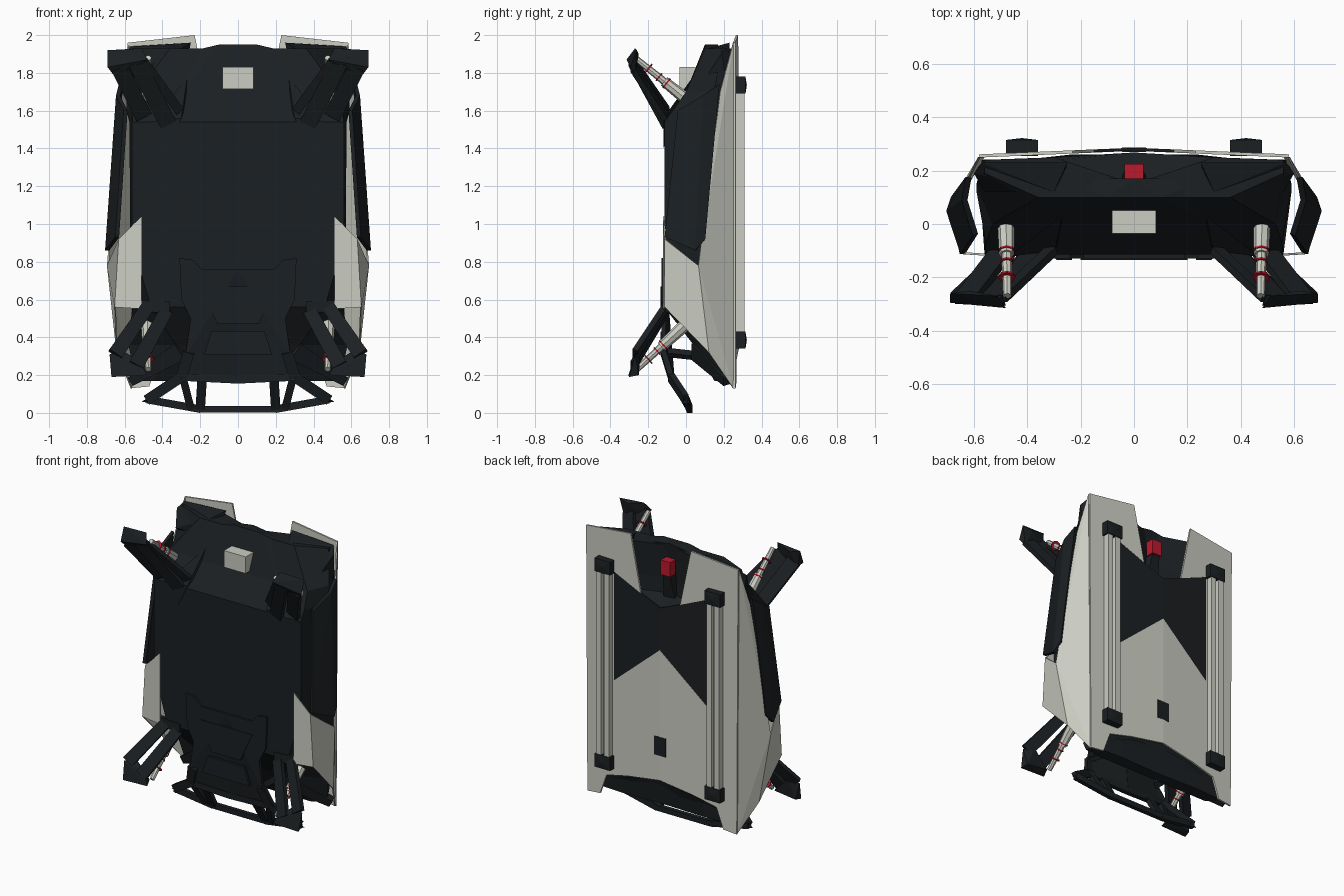
import bpy, bmesh
from mathutils import Vector as V


def material(name, rgb):
    m = bpy.data.materials.new(name)
    m.diffuse_color = (*rgb, 1)
    return m


DARK = material("dark", (0.011, 0.014, 0.016))
LIGHT = material("light", (0.60, 0.61, 0.54))
RED = material("red", (0.50, 0.01, 0.025))


def finish(name, bm, mat, mirror=True, thick=0):
    me = bpy.data.meshes.new(name)
    bmesh.ops.recalc_face_normals(bm, faces=bm.faces)
    bm.to_mesh(me)
    bm.free()
    ob = bpy.data.objects.new(name, me)
    bpy.context.collection.objects.link(ob)
    me.materials.append(mat)
    if thick:
        s = ob.modifiers.new("solid", "SOLIDIFY")
        s.thickness, s.offset = thick, 0
    if mirror:
        mm = ob.modifiers.new("mirror", "MIRROR")
        mm.use_mirror_merge = True
    return ob


def hulls(name, groups, mat, mirror=True):
    """One object made from several convex solids."""
    bm = bmesh.new()
    for pts in groups:
        vs = [bm.verts.new(p) for p in pts]
        r = bmesh.ops.convex_hull(bm, input=vs)
        junk = {g for g in r["geom_interior"] + r["geom_unused"] if isinstance(g, bmesh.types.BMVert)}
        bmesh.ops.delete(bm, geom=list(junk), context="VERTS")
    return finish(name, bm, mat, mirror)


def sheet(name, verts, faces, mat, thick, mirror=True):
    bm = bmesh.new()
    vs = [bm.verts.new(p) for p in verts]
    for f in faces:
        bm.faces.new([vs[i] for i in f])
    return finish(name, bm, mat, mirror, thick)


def box(x0, x1, y0, y1, z0, z1):
    return [(x, y, z) for x in (x0, x1) for y in (y0, y1) for z in (z0, z1)]


def bar(p, q, w0, w1=None, d=0.03):
    """Tapered beam, wide across its length and d deep."""
    p, q = V(p), V(q)
    t = (q - p).normalized()
    n = (V((0, 1, 0)) - t * t.y).normalized()
    s = t.cross(n)
    return [c + s * a * w / 2 + n * b * d / 2
            for c, w in ((p, w0), (q, w1 or w0)) for a in (-1, 1) for b in (-1, 1)]


def rod(name, p, q, r0, r1, mat):
    p, q = V(p), V(q)
    rot = (q - p).to_track_quat("Z", "Y").to_matrix().to_4x4()
    rot.translation = (p + q) / 2
    bm = bmesh.new()
    bmesh.ops.create_cone(bm, cap_ends=True, segments=8, radius1=r0, radius2=r1,
                          depth=(q - p).length, matrix=rot)
    return finish(name, bm, mat)


def roof_y(x):
    return 0.28 - 0.043 * abs(x)


# dark body shell: z, belly y, belly x, side x, side y, shoulder x, shoulder y, centre y
SECTIONS = [
    (0.17, 0.15, 0.45, 0.54, 0.20, 0.50, 0.225, 0.225),
    (0.36, 0.04, 0.33, 0.58, 0.16, 0.55, 0.24, 0.262),
    (0.56, -0.115, 0.46, 0.56, 0.09, 0.56, 0.24, 0.268),
    (0.90, -0.115, 0.56, 0.57, 0.06, 0.565, 0.24, 0.268),
    (1.54, -0.115, 0.56, 0.575, 0.09, 0.57, 0.24, 0.268),
    (1.60, -0.07, 0.555, 0.59, 0.12, 0.57, 0.24, 0.15),
    (1.70, 0.0, 0.53, 0.59, 0.15, 0.57, 0.24, 0.14),
    (1.93, 0.10, 0.36, 0.56, 0.19, 0.56, 0.24, 0.15),
]
bm = bmesh.new()
rings = []
for z, yb, bx, rx, ry, tx, ty, yc in SECTIONS:
    prof = [(0, yb), (bx, yb), (rx, ry), (tx, ty), (0.30, ty + 0.01 if z < 1.58 or z > 1.72 else ty), (0, yc)]
    prof += [(-x, y) for x, y in prof[4:0:-1]]
    rings.append([bm.verts.new((x, y, z)) for x, y in prof])
n = len(rings[0])
for a, b in zip(rings, rings[1:]):
    for i in range(n):
        bm.faces.new((a[i], a[(i + 1) % n], b[(i + 1) % n], b[i]))
bm.faces.new(rings[0])
bm.faces.new(rings[-1])
finish("body_shell", bm, DARK, mirror=False)

# light roof skin with the dark chevron left open
half = [(0.58, 1.96), (0.23, 2.0), (0.15, 1.61), (0.36, 1.70), (0.36, 0.95), (0, 1.26), (0, 0.36),
        (0.25, 0.32), (0.42, 0.28), (0.47, 0.14), (0.57, 0.13)]
sheet("roof_skin", [(x, roof_y(x), z) for x, z in half], [range(len(half))], LIGHT, 0.012)
dark = [(0, 1.26), (0.36, 0.95), (0.36, 1.70), (0, 1.55)]
sheet("roof_dark_panel", [(x, roof_y(x), z) for x, z in dark], [range(4)], DARK, 0.01)

# light side panels with front fender
side = [(.58, .25, 1.96), (.565, .25, .13), (.69, .065, .78), (.63, -.11, .92), (.65, -.11, .56),
        (.64, .12, .32), (.615, .18, 1.70), (.51, -.118, 1.04), (.51, -.118, .55)]
sheet("side_panel", side, [(0, 6, 2), (0, 2, 1), (1, 2, 5), (2, 3, 4, 5), (3, 7, 8, 4)], LIGHT, 0.008)

# dark folded side blades standing off the body
blade = [(.64, -.11, .93), (.693, .05, .86), (.635, .09, 1.68), (.595, -.04, 1.60), (.62, .175, 1.74),
         (.675, .10, .92)]
sheet("side_blade", blade, [(0, 1, 2), (0, 2, 3), (1, 5, 4, 2)], DARK, 0.022)

# tail: corner pods, centre spoiler, belly gussets
hulls("tail_pod", [[(.25, .23, 1.96), (.57, .23, 1.94), (.6, .19, 1.90), (.56, .12, 1.80), (.30, .12, 1.93),
                   (.28, .12, 1.80), (.58, .22, 1.72)]], DARK)
hulls("tail_centre", [[(0, .10, 1.95), (.10, .10, 1.95), (.27, .10, 1.91), (.30, .0, 1.70), (0, .0, 1.70),
                      (.27, .17, 1.91), (0, .17, 1.95), (0, .14, 1.7)]], DARK)
hulls("rear_gusset", [[(.27, .03, 1.77), (.30, -.12, 1.56), (.38, -.12, 1.40),
                      (.47, -.12, 1.54), (.27, -.01, 1.64)]], DARK)

# nose: windshield and hood ridges
hulls("nose", [[(0, .262, .34), (.24, .26, .31), (.42, .24, .26), (.36, .19, .18), (0, .19, .17), (0, .22, .22)],
               bar((.30, .05, .33), (.56, .22, .17), .10, .05, .05)], DARK)

# roof rails
rail = [box(.372, .41, .262, .31, .40, 1.72), box(.432, .47, .262, .31, .40, 1.72),
        box(.405, .435, .262, .285, .40, 1.72)]
hulls("roof_rail", rail, LIGHT)
hulls("rail_end", [[*box(.36, .48, .255, .315, z0, z1), (.42, .322, (z0 + z1) / 2)]
                   for z0, z1 in ((.34, .43), (1.69, 1.78))], DARK)

# roof hatch, lamp with its stem, rear block
hulls("roof_hatch", [box(-.045, .045, .27, .286, .53, .66)], DARK, False)
hulls("lamp_stem", [bar((0, .15, 1.58), (0, .19, 1.78), .09, .05, .06)], DARK, False)
hulls("tail_lamp", [box(-.036, .036, .165, .225, 1.75, 1.85)], RED, False)
hulls("rear_block", [box(-.083, .083, -.035, .05, 1.715, 1.83)], LIGHT, False)

# skid plate on the belly
plate = [(0, .76), (.19, .76), (.24, .81), (.31, .82), (.30, .60), (.25, .50), (.28, .30), (.26, .17), (0, .17)]
sheet("skid_plate", [(x, -.118 if z > .28 else -.07, z) for x, z in plate],
      [(0, 1, 2, 3, 4, 5, 6), (0, 6, 7, 8)], DARK, 0.022)
hulls("skid_insert", [[(x, y, z) for y in (-.134, -.115) for x, z in s] for s in (
    [(-.2, .67), (.2, .67), (.11, .47), (-.11, .47)],
    [(-.14, .43), (.14, .43), (.18, .31), (-.18, .31)])], DARK, False)
hulls("skid_brace", [bar((.26, -.10, .32), (.24, .08, .30), .04)], DARK)

# open front bumper frame
T, S, B = (.30, -.08, .19), (.48, .0, .07), (.20, .02, .02)
hulls("bumper", [bar((0, -.07, .175), T, .04), bar(T, S, .055), bar(S, B, .04), bar((0, .02, .02), B, .035),
                 bar((.19, -.075, .18), B, .05), bar((.29, -.075, .18), (.25, .015, .025), .04),
                 [(.51, .0, .06), (.44, .02, .045), (.44, -.03, .10), (.45, .02, .08)],
                 bar((.26, -.12, .32), T, .06)], DARK)

# suspension arms: two beams, hub block and top link
hulls("rear_arm", [bar((.37, -.11, 1.53), (.54, -.29, 1.86), .09, .09, .03),
                   bar((.50, -.11, 1.57), (.63, -.28, 1.83), .09, .09, .03),
                   [(.48, -.315, 1.87), (.69, -.295, 1.83), (.69, -.26, 1.92), (.51, -.27, 1.93), (.66, -.27, 1.79),
                    (.62, -.25, 1.90), (.52, -.28, 1.83)],
                   bar((.31, -.10, 1.60), (.50, -.28, 1.86), .05, .05)], DARK)
hulls("front_arm", [bar((.38, -.105, .54), (.54, -.28, .25), .07, .08, .03),
                    bar((.48, -.105, .56), (.65, -.27, .31), .07, .08, .03),
                    [(.48, -.305, .20), (.67, -.30, .19), (.68, -.27, .31), (.50, -.25, .22), (.66, -.25, .20),
                     (.52, -.28, .27), (.61, -.24, .33)],
                    bar((.36, -.11, .56), (.52, -.10, .565), .06)], DARK)

# shock absorbers with red collars
for end, a, b in (("rear", V((.48, .04, 1.63)), V((.475, -.27, 1.88))),
                  ("front", V((.48, .0, .47)), V((.475, -.26, .23)))):
    rod(end + "_shock_body", a, a.lerp(b, .5), .034, .028, LIGHT)
    rod(end + "_shock_rod", a.lerp(b, .5), b, .02, .016, LIGHT)
    for i, t in enumerate((.45, .58, .76)):
        r = (.032, .025, .032)[i]
        rod(f"{end}_shock_collar_{i}", a.lerp(b, t), a.lerp(b, t + .02), r, r, RED)
